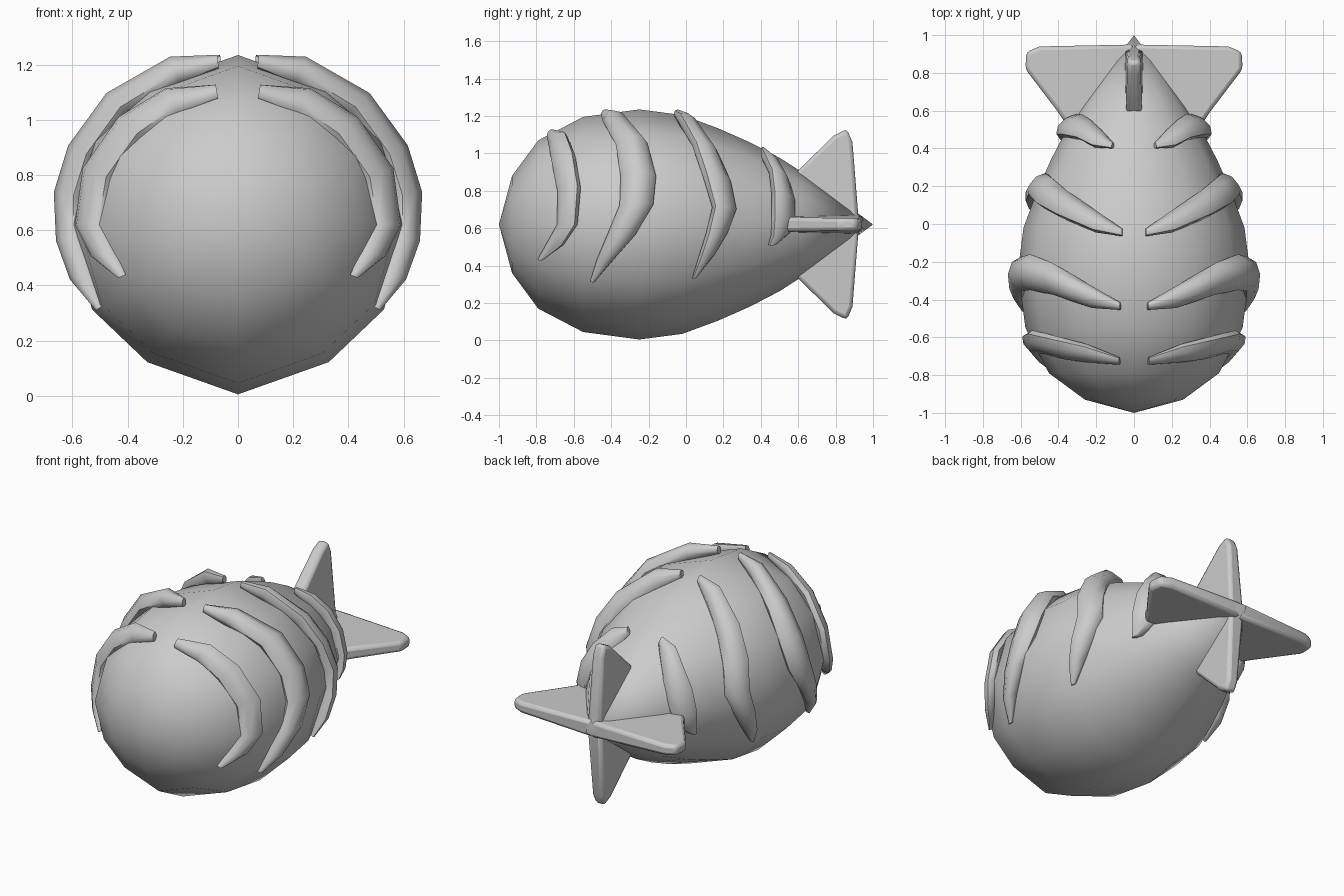
import bpy, bmesh
from math import sin, cos, pi, radians

if "Cube" in bpy.data.objects:
    bpy.data.objects.remove(bpy.data.objects["Cube"])

AXIS_Z = 0.62
PROFILE = [(-1, 0), (-.93, .26), (-.79, .45), (-.55, .575), (-.25, .615),
           (-.02, .585), (.17, .515), (.34, .44), (.5, .357), (.62, .28), (1, 0)]


def body_radius(y):
    for (y0, r0), (y1, r1) in zip(PROFILE, PROFILE[1:]):
        if y <= y1:
            return r0 + (r1 - r0) * (y - y0) / (y1 - y0)
    return 0


def finish(name, bm, angle):
    bmesh.ops.recalc_face_normals(bm, faces=bm.faces[:])
    me = bpy.data.meshes.new(name)
    bm.to_mesh(me)
    bm.free()
    ob = bpy.data.objects.new(name, me)
    bpy.context.collection.objects.link(ob)
    bpy.ops.object.select_all(action='DESELECT')
    ob.select_set(True)
    bpy.context.view_layer.objects.active = ob
    bpy.ops.object.shade_smooth_by_angle(angle=radians(angle))
    return ob


def loft(bm, rings):
    for a, b in zip(rings, rings[1:]):
        n = len(a)
        for i in range(n):
            bm.faces.new((a[i], a[(i + 1) % n], b[(i + 1) % n], b[i]))


# Egg-shaped body with a pointed tail, slightly flattened off the ridge line
SECTION = [(0, 1), (.535, .81), (.86, .5), (1, 0), (.86, -.5), (.535, -.81),
           (0, -1), (-.535, -.81), (-.86, -.5), (-1, 0), (-.86, .5), (-.535, .81)]
bm = bmesh.new()
rings = [[bm.verts.new((x * r, y, AXIS_Z + z * r)) for x, z in SECTION]
         for y, r in PROFILE[1:-1]]
loft(bm, rings)
for y, ring in ((-1, rings[0]), (1, rings[-1])):
    tip = bm.verts.new((0, y, AXIS_Z))
    for i in range(12):
        bm.faces.new((ring[i], ring[(i + 1) % 12], tip))
finish("body", bm, 60)


# Curved raised stripes: (angle from top, y centre, half width, half height)
def stripe(name, path):
    bm = bmesh.new()
    rings = []
    for deg, yc, hw, h in path:
        t = radians(deg)
        ring = []
        for k in range(8):
            a = 2 * pi * k / 8
            y = yc + hw * cos(a)
            r = body_radius(y) + h * sin(a) + .005
            ring.append(bm.verts.new((r * sin(t), y, AXIS_Z + r * cos(t))))
        rings.append(ring)
    loft(bm, rings)
    bm.faces.new(rings[0])
    bm.faces.new(rings[-1])
    ob = finish(name, bm, 50)
    ob.modifiers.new("mirror", 'MIRROR')


stripe("stripe_nose", [(9, -.725, .02, .025), (28, -.685, .05, .045), (48, -.655, .062, .05),
                       (70, -.625, .062, .05), (90, -.635, .055, .05),
                       (102, -.70, .045, .04), (114, -.78, .012, .015)])
stripe("stripe_front", [(7, -.435, .02, .025), (22, -.385, .06, .055), (45, -.29, .085, .06),
                        (65, -.255, .095, .06), (80, -.265, .09, .06),
                        (95, -.345, .075, .055), (108, -.43, .045, .045), (121, -.5, .012, .015)])
stripe("stripe_middle", [(6, -.045, .02, .025), (20, .01, .055, .055), (43, .105, .07, .06),
                         (62, .165, .075, .06), (80, .205, .065, .06),
                         (95, .165, .058, .055), (108, .11, .042, .045), (120, .045, .012, .015)])
stripe("stripe_rear", [(16, .415, .015, .025), (30, .455, .05, .055), (46, .50, .055, .06),
                       (65, .52, .063, .06), (85, .52, .062, .055),
                       (98, .505, .05, .045), (106, .465, .025, .025)])


# Tail fins: outline (y, distance from axis), thinning towards the outer edge
def fin(name, outline, place):
    bm = bmesh.new()
    sides = []
    for s in (-1, 1):
        sides.append([bm.verts.new(place(d, y, s * (.05 - .03 * d)))
                      for y, d in outline])
    loft(bm, sides)
    bm.faces.new(sides[0])
    bm.faces.new(sides[1])
    ob = finish(name, bm, 40)
    bev = ob.modifiers.new("bevel", 'BEVEL')
    bev.width = .02
    bev.segments = 2


UPRIGHT = [(.57, 0), (.57, .26), (.79, .475), (.86, .51), (.89, .44), (.925, 0)]
FLAT = [(.5, 0), (.5, .34), (.59, .40), (.82, .575), (.91, .57), (.94, .5), (.95, 0)]
for s, tag in ((1, "top"), (-1, "bottom")):
    fin("fin_" + tag, UPRIGHT, lambda d, y, w: (w, y, AXIS_Z + s * d))
for s, tag in ((1, "right"), (-1, "left")):
    fin("fin_" + tag, FLAT, lambda d, y, w: (s * d, y, AXIS_Z + w))
